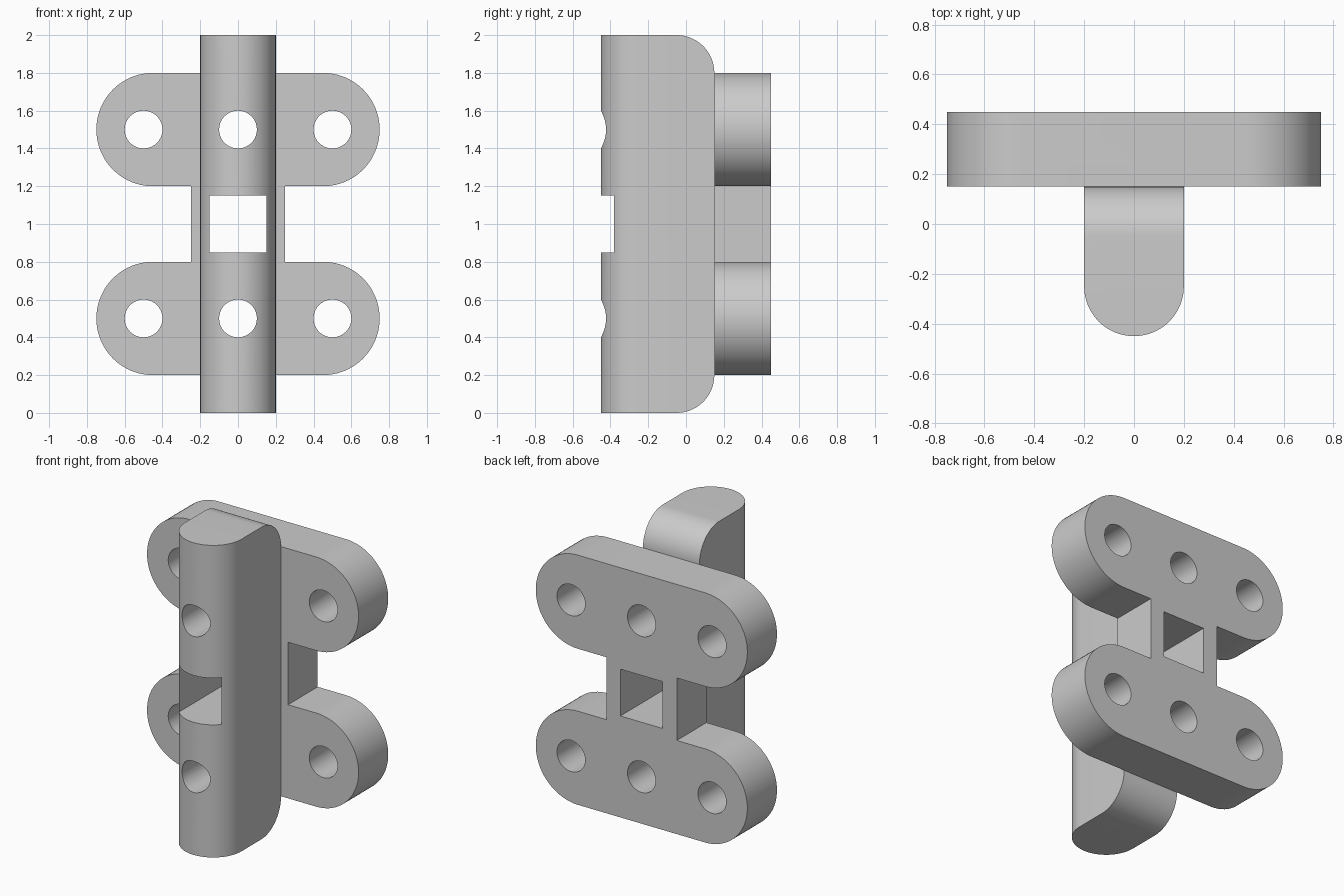
import bpy, bmesh, math
from mathutils import Vector

if "Cube" in bpy.data.objects:
    bpy.data.objects.remove(bpy.data.objects["Cube"])

SEG = 40
grey = bpy.data.materials.new("plain grey")
grey.diffuse_color = (0.6, 0.6, 0.6, 1)
grey.use_nodes = True
grey.node_tree.nodes["Principled BSDF"].inputs["Base Color"].default_value = grey.diffuse_color


def arc(cx, cy, r, start, end, n=SEG):
    angles = [math.radians(start + (end - start) * i / n) for i in range(n + 1)]
    return [(cx + r * math.cos(a), cy + r * math.sin(a)) for a in angles]


def prism(name, points, lo, hi, along="y", bevel=None):
    """Extrude a profile: (x, z) points along y, or (x, y) points along z."""
    place = (lambda p, d: (p[0], d, p[1])) if along == "y" else (lambda p, d: (p[0], p[1], d))
    bm = bmesh.new()
    face = bm.faces.new([bm.verts.new(place(p, lo)) for p in points])
    ext = bmesh.ops.extrude_face_region(bm, geom=[face])
    shift = Vector(place((0, 0), hi - lo))
    bmesh.ops.translate(bm, vec=shift, verts=[v for v in ext["geom"] if isinstance(v, bmesh.types.BMVert)])
    if bevel:
        pick, radius = bevel
        bmesh.ops.bevel(bm, geom=[e for e in bm.edges if pick(e)], offset=radius,
                        segments=SEG // 2, profile=0.5, affect="EDGES")
    bmesh.ops.recalc_face_normals(bm, faces=bm.faces)
    mesh = bpy.data.meshes.new(name)
    bm.to_mesh(mesh)
    bm.free()
    mesh.materials.append(grey)
    obj = bpy.data.objects.new(name, mesh)
    bpy.context.collection.objects.link(obj)
    return obj


def combine(target, tool, operation):
    tool.hide_render = True
    mod = target.modifiers.new(operation.lower(), "BOOLEAN")
    mod.operation, mod.object, mod.solver = operation, tool, "EXACT"
    bpy.context.view_layer.objects.active = target
    bpy.ops.object.modifier_apply(modifier=mod.name)
    bpy.data.objects.remove(tool)


# Rear plate: two rounded lugs joined by a short web
right = (arc(0.45, 0.5, 0.3, -90, 90) + [(0.25, 0.8), (0.25, 1.2)]
         + arc(0.45, 1.5, 0.3, -90, 90))
left = [(-x, z) for x, z in reversed(right)]
bracket = prism("bracket", right + left, 0.15, 0.45)

# Upright bar: round front, rear top and bottom edges rounded off
profile = arc(0, -0.25, 0.2, 180, 360) + [(0.2, 0.15), (-0.2, 0.15)]
rear_edge = lambda e: (all(abs(v.co.y - 0.15) < 1e-4 for v in e.verts)
                       and abs(e.verts[0].co.z - e.verts[1].co.z) < 1e-4)
bar = prism("upright_bar", profile, 0, 2, "z", (rear_edge, 0.2))
combine(bracket, bar, "UNION")

# Bolt holes and central window, cut right through
for z in (0.5, 1.5):
    for x in (-0.5, 0, 0.5):
        hole = prism("hole_cutter", arc(x, z, 0.1, 0, 360)[:-1], -1, 1)
        combine(bracket, hole, "DIFFERENCE")
window = prism("window_cutter", [(-0.15, 0.85), (0.15, 0.85), (0.15, 1.15), (-0.15, 1.15)], -1, 1)
combine(bracket, window, "DIFFERENCE")

# Smooth the curves, keep hard edges
bpy.ops.object.select_all(action="DESELECT")
bracket.select_set(True)
bpy.context.view_layer.objects.active = bracket
bpy.ops.object.shade_smooth_by_angle(angle=math.radians(30))
